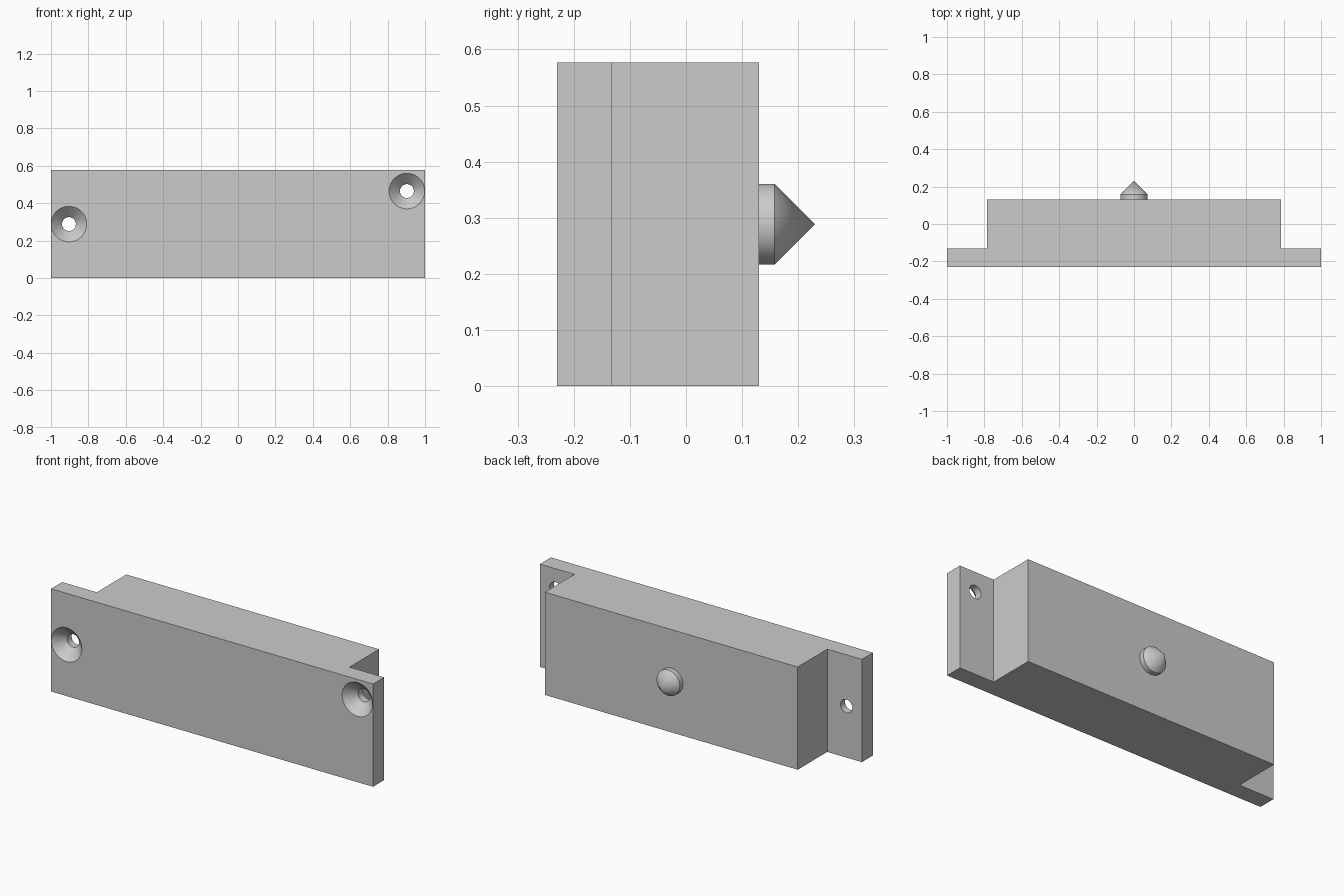
import bpy, bmesh, math
from mathutils import Matrix

cube = bpy.data.objects.get("Cube")
if cube:
    bpy.data.objects.remove(cube, do_unlink=True)

HEIGHT = 0.577
FRONT, FLANGE_BACK, BLOCK_BACK, TIP = -0.23, -0.132, 0.13, 0.23

grey = bpy.data.materials.new("plain grey")
grey.use_nodes = True
grey.diffuse_color = (0.6, 0.6, 0.6, 1)
grey.node_tree.nodes["Principled BSDF"].inputs["Base Color"].default_value = (0.6, 0.6, 0.6, 1)


def finish(name, bm):
    """Turn a bmesh into a named grey object."""
    bmesh.ops.recalc_face_normals(bm, faces=bm.faces)
    mesh = bpy.data.meshes.new(name)
    bm.to_mesh(mesh)
    bm.free()
    mesh.materials.append(grey)
    obj = bpy.data.objects.new(name, mesh)
    bpy.context.collection.objects.link(obj)
    return obj


def smooth(obj):
    bpy.ops.object.select_all(action='DESELECT')
    obj.select_set(True)
    bpy.context.view_layer.objects.active = obj
    bpy.ops.object.shade_smooth_by_angle(angle=math.radians(30))


def turned(name, x, z, profile, sides=64):
    """Solid of revolution about a y axis through (x, z); profile is (radius, y)."""
    bm = bmesh.new()
    rings = []
    for r, y in profile:
        count = sides if r else 1
        rings.append([bm.verts.new((x + r * math.cos(math.tau * i / sides), y,
                                    z + r * math.sin(math.tau * i / sides)))
                      for i in range(count)])
    for a, b in zip(rings, rings[1:]):
        for i in range(sides):
            j = (i + 1) % sides
            if len(b) == 1:
                bm.faces.new((a[i], a[j], b[0]))
            else:
                bm.faces.new((a[i], a[j], b[j], b[i]))
    for ring in (rings[0], rings[-1]):
        if len(ring) > 1:
            bm.faces.new(ring)
    return finish(name, bm)


# Stepped body: wide front flange with a deep block behind it
half = [(1, FRONT), (1, FLANGE_BACK), (0.785, FLANGE_BACK), (0.785, BLOCK_BACK)]
outline = half + [(-x, y) for x, y in reversed(half)]
bm = bmesh.new()
base = bm.faces.new([bm.verts.new((x, y, 0)) for x, y in outline])
top = bmesh.ops.extrude_face_region(bm, geom=[base])["geom"]
bmesh.ops.translate(bm, vec=(0, 0, HEIGHT),
                    verts=[v for v in top if isinstance(v, bmesh.types.BMVert)])
body = finish("flanged_body", bm)

# Countersunk screw holes, one in each flange at different heights
hole = [(0.096, FRONT - 0.001), (0.037, FRONT + 0.058), (0.037, FLANGE_BACK + 0.05)]
cutters = []
for side, x, z in (("right", -0.904, HEIGHT / 2), ("left", 0.903, 0.465)):
    cutter = turned(side + "_screw_hole_cutter", x, z, hole)
    cutter.hide_render = True
    cut = body.modifiers.new(side + "_screw_hole", 'BOOLEAN')
    cut.operation = 'DIFFERENCE'
    cut.solver = 'EXACT'
    cut.object = cutter
    cutters.append(cutter)

# Bake the holes into the body and drop the cutters
graph = bpy.context.evaluated_depsgraph_get()
body.data = bpy.data.meshes.new_from_object(body.evaluated_get(graph))
body.modifiers.clear()
for cutter in cutters:
    bpy.data.objects.remove(cutter, do_unlink=True)
smooth(body)

# Pointed locating pin on the back
pin = turned("pointed_pin", 0, HEIGHT / 2,
             [(0.072, BLOCK_BACK - 0.01), (0.072, TIP - 0.072), (0, TIP)])
smooth(pin)
